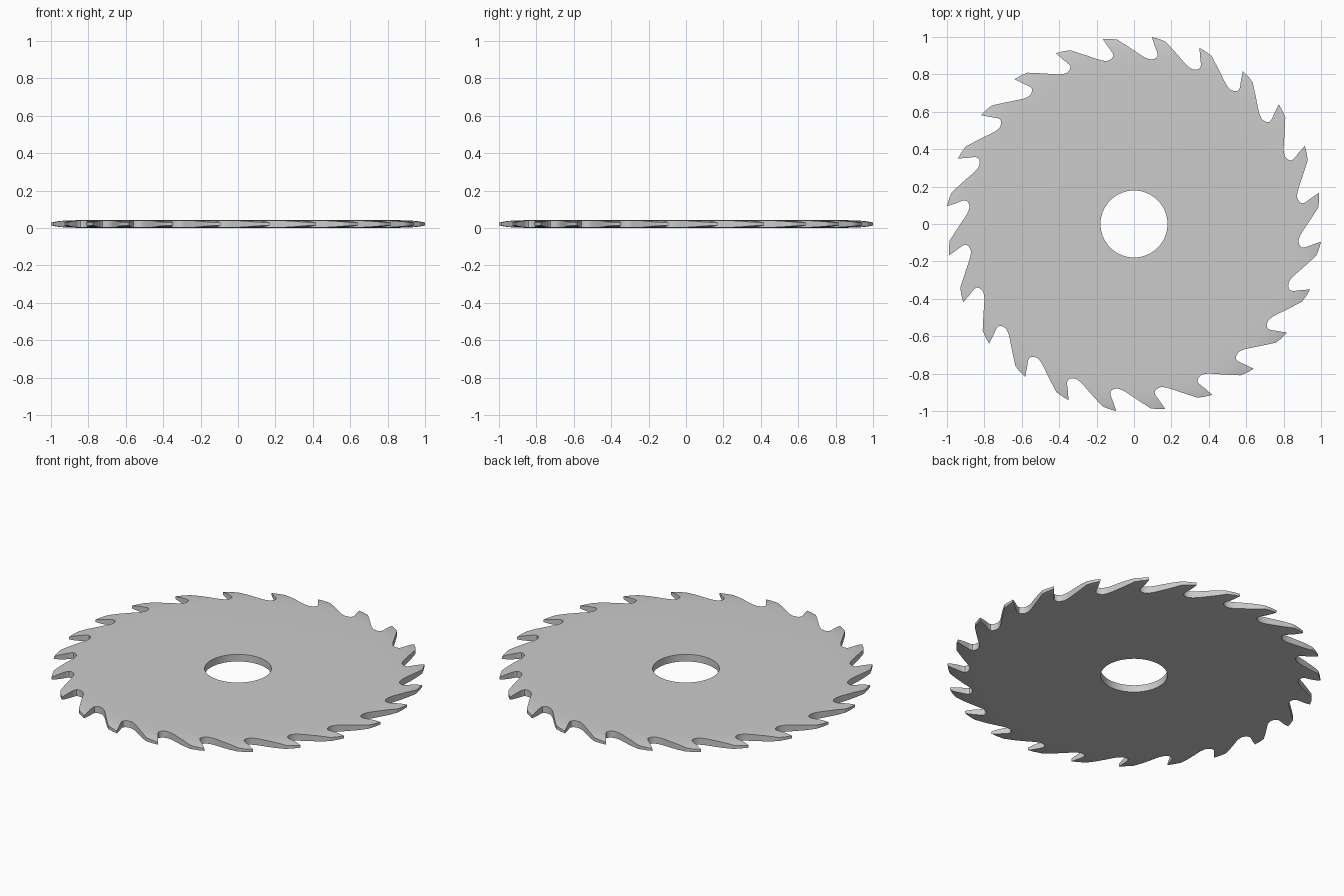
import bpy, bmesh, math

if "Cube" in bpy.data.objects:
    bpy.data.objects.remove(bpy.data.objects["Cube"])

TEETH = 24
PITCH = 360 / TEETH
TIP_ANGLE = 9.6        # degrees, first tooth tip
TIP_R = 1.0045
BORE_R = 0.179
HALF = 0.021           # half thickness in the flat middle
SEG = 144


def new_object(name, bm):
    bmesh.ops.recalc_face_normals(bm, faces=bm.faces)
    mesh = bpy.data.meshes.new(name)
    bm.to_mesh(mesh)
    bm.free()
    obj = bpy.data.objects.new(name, mesh)
    bpy.context.collection.objects.link(obj)
    return obj


# Disc: half profile (radius, half thickness), mirrored and revolved around the bore
half_profile = [(BORE_R, HALF), (0.80, HALF), (0.86, 0.0203), (0.91, 0.019),
                (0.95, 0.0165), (0.98, 0.0125), (1.0, 0.0085), (1.012, 0.005)]
profile = [(r, HALF + h) for r, h in half_profile]
profile += [(r, HALF - h) for r, h in reversed(half_profile)]
bm = bmesh.new()
rings = []
for i in range(SEG):
    a = 2 * math.pi * i / SEG
    rings.append([bm.verts.new((r * math.cos(a), r * math.sin(a), z)) for r, z in profile])
n = len(profile)
for i in range(SEG):
    p, q = rings[i], rings[(i + 1) % SEG]
    for j in range(n):
        k = (j + 1) % n
        bm.faces.new((p[j], q[j], q[k], p[k]))
blade = new_object("saw_blade", bm)

# Tooth outline, clockwise from the tip: (angle offset in degrees, radius)
tooth = [(0, TIP_R), (-2.3, 0.998), (-4.5, 0.989), (-5.0, 0.982), (-7.2, 0.955),
         (-9.6, 0.928), (-11.6, 0.907), (-13.2, 0.893), (-14.3, 0.887),
         (-15.4, 0.884), (-16.4, 0.888), (-17.2, 0.896), (-17.6, 0.908),
         (-17.5, 0.920), (-17.0, 0.936), (-16.2, 0.960)]

# Toothed cutter: the outline repeated and extruded
bm = bmesh.new()
verts = []
for t in range(TEETH):
    for da, r in tooth:
        a = math.radians(TIP_ANGLE - t * PITCH + da)
        verts.append(bm.verts.new((r * math.cos(a), r * math.sin(a), -0.1)))
face = bm.faces.new(verts)
ext = bmesh.ops.extrude_face_region(bm, geom=[face])
for v in ext["geom"]:
    if isinstance(v, bmesh.types.BMVert):
        v.co.z = 0.15
cutter = new_object("tooth_cutter", bm)
cutter.hide_render = True

# Keep only the toothed part of the disc
mod = blade.modifiers.new("teeth", 'BOOLEAN')
mod.operation = 'INTERSECT'
mod.solver = 'EXACT'
mod.object = cutter
bpy.context.view_layer.objects.active = blade
blade.select_set(True)
bpy.ops.object.modifier_apply(modifier=mod.name)
bpy.data.objects.remove(cutter)
bpy.ops.object.shade_smooth_by_angle(angle=math.radians(30))
